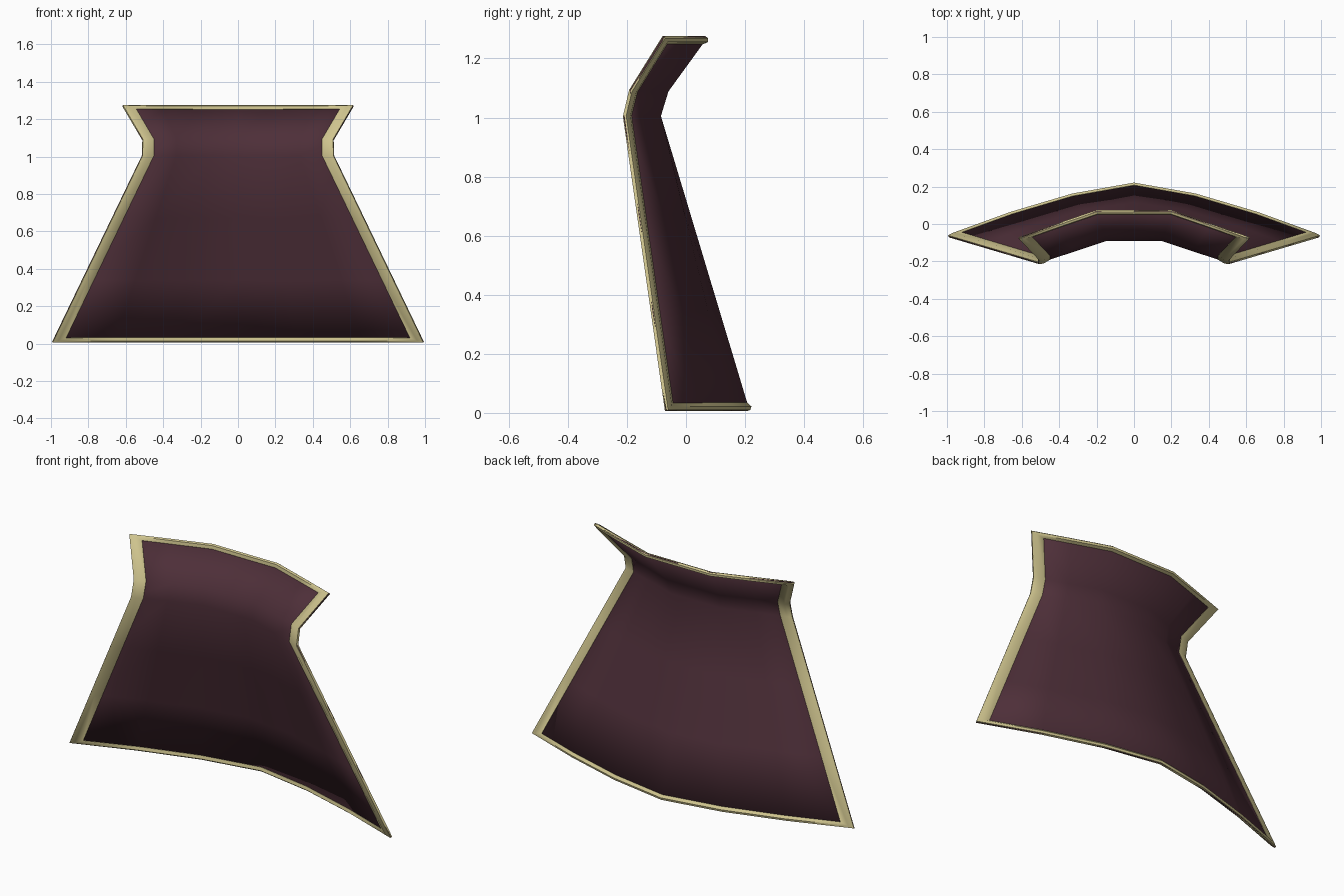
import bpy
from mathutils import Vector

if "Cube" in bpy.data.objects:
    bpy.data.objects.remove(bpy.data.objects["Cube"])

# Right half of each cross-row, centre to edge: height, then (x, y) knots
ROWS = [
    (0.008, [(0, .212), (.33, .153), (.66, .055), (.992, -.066)]),
    (1.005, [(0, -.088), (.15, -.088), (.33, -.148), (.512, -.208)]),
    (1.09, [(0, -.062), (.16, -.062), (.33, -.125), (.51, -.188)]),
    (1.272, [(0, .07), (.2, .07), (.41, -.002), (.617, -.075)]),
]


def full_row(z, half):
    right = [Vector((x, y, z)) for x, y in half]
    return [Vector((-p.x, p.y, p.z)) for p in reversed(right[1:])] + right


def make(name, verts, faces, color):
    me = bpy.data.meshes.new(name)
    me.from_pydata(verts, [], faces)
    me.update()
    ob = bpy.data.objects.new(name, me)
    bpy.context.collection.objects.link(ob)
    mat = bpy.data.materials.new(name + "_color")
    mat.diffuse_color = color
    mat.use_nodes = True
    mat.node_tree.nodes["Principled BSDF"].inputs["Base Color"].default_value = mat.diffuse_color
    me.materials.append(mat)
    bpy.ops.object.select_all(action='DESELECT')
    ob.select_set(True)
    bpy.context.view_layer.objects.active = ob
    return ob


key = [full_row(*r) for r in ROWS]
# The long skirt part gets two straight in-between rows
grid = [key[0]] + [[a.lerp(b, t) for a, b in zip(key[0], key[1])] for t in (1/3, 2/3)] + key[1:]
R, C = len(grid), len(grid[0])

# Curved panel
ob = make("curved_panel", [p for row in grid for p in row],
          [(r*C+c, r*C+c+1, (r+1)*C+c+1, (r+1)*C+c) for r in range(R-1) for c in range(C-1)],
          (0.075, 0.028, 0.04, 1))
bpy.ops.object.shade_smooth_by_angle(angle=1.0)
sol = ob.modifiers.new("thickness", 'SOLIDIFY')
sol.thickness, sol.offset = 0.006, 0

# Trim: flattened section swept around the panel boundary
SIDE_W, END_W = 0.064, 0.027
loop = ([(0, c) for c in range(C)] + [(r, C-1) for r in range(1, R)]
        + [(R-1, c) for c in range(C-2, -1, -1)] + [(r, 0) for r in range(R-2, 0, -1)])
verts = []
for r, c in loop:
    p = grid[r][c]
    du = (grid[r][min(c+1, C-1)] - grid[r][max(c-1, 0)]).normalized()
    dv = (grid[min(r+1, R-1)][c] - grid[max(r-1, 0)][c]).normalized()
    n = du.cross(dv).normalized()
    inward = Vector()
    if c in (0, C-1):
        inward += du * (SIDE_W if c == 0 else -SIDE_W)
    if r in (0, R-1):
        inward += dv * (END_W if r == 0 else -END_W)
    for t, h in ((0, .006), (.4, .013), (1, .004), (1, -.004), (.4, -.013), (0, -.006)):
        verts.append(p + inward*t + n*h)
N, S = len(loop), 6
make("edge_trim", verts,
     [(i*S+j, i*S+(j+1) % S, (i+1) % N*S+(j+1) % S, (i+1) % N*S+j) for i in range(N) for j in range(S)],
     (0.62, 0.55, 0.27, 1))
bpy.ops.object.mode_set(mode='EDIT')
bpy.ops.mesh.select_all(action='SELECT')
bpy.ops.mesh.normals_make_consistent(inside=False)
bpy.ops.object.mode_set(mode='OBJECT')
bpy.ops.object.shade_smooth_by_angle(angle=0.9)
